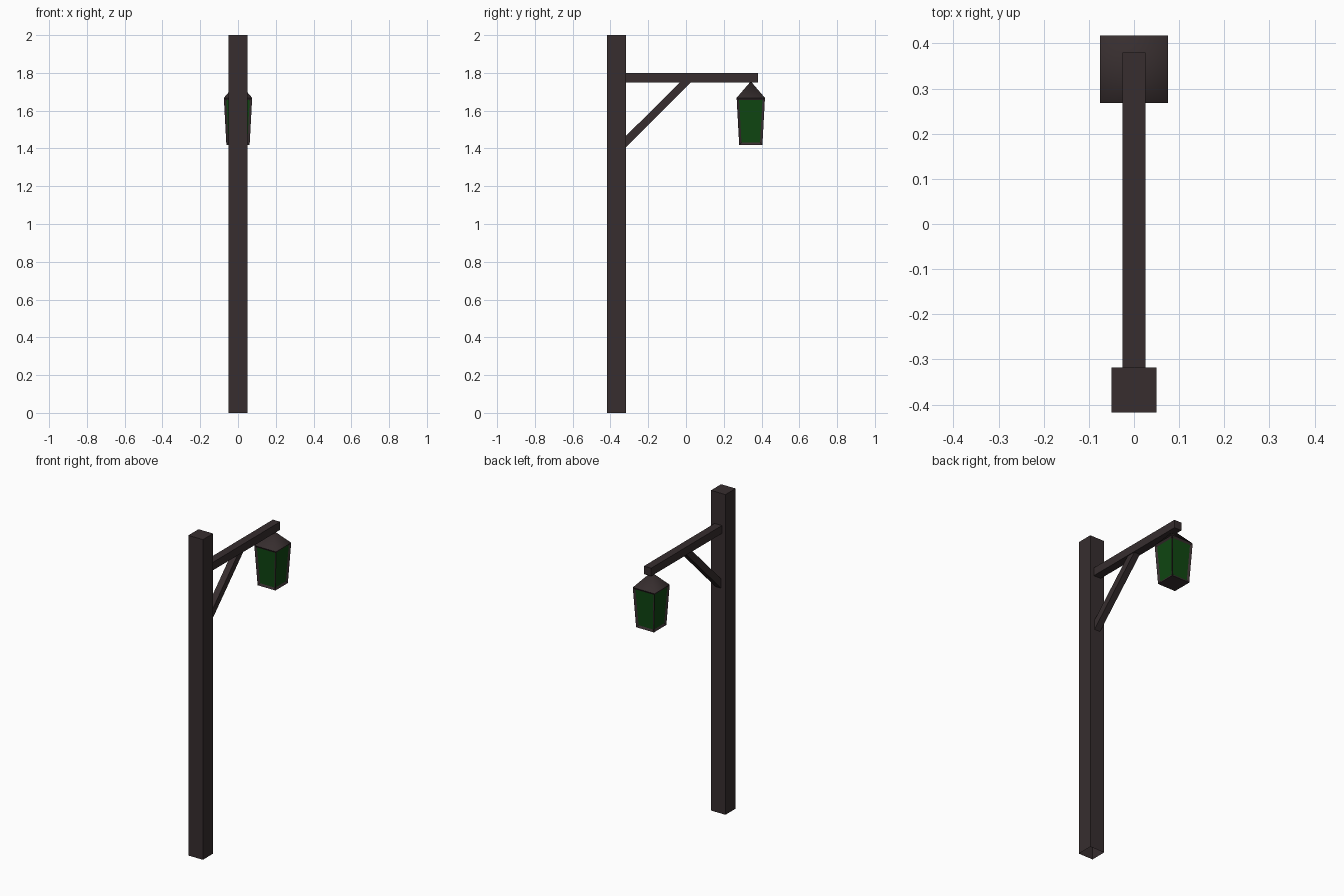
import bpy, bmesh
from mathutils import Vector

if "Cube" in bpy.data.objects:
    bpy.data.objects.remove(bpy.data.objects["Cube"])

def material(name, rgb):
    m = bpy.data.materials.new(name)
    m.diffuse_color = (*rgb, 1)
    m.use_nodes = True
    m.node_tree.nodes["Principled BSDF"].inputs["Base Color"].default_value = m.diffuse_color
    return m

WOOD = material("dark brown", (0.038, 0.027, 0.028))
GLASS = material("deep green glass", (0.005, 0.062, 0.006))

def finish(name, bm, mats):
    me = bpy.data.meshes.new(name)
    bm.to_mesh(me)
    bm.free()
    for m in mats:
        me.materials.append(m)
    ob = bpy.data.objects.new(name, me)
    bpy.context.collection.objects.link(ob)
    return ob

def box(name, lo, hi):
    bm = bmesh.new()
    bmesh.ops.create_cube(bm, size=1)
    lo, hi = Vector(lo), Vector(hi)
    for v in bm.verts:
        v.co = Vector(((hi[i] + lo[i]) / 2 + v.co[i] * (hi[i] - lo[i]) for i in range(3)))
    return bm

# post, open underneath
bm = box("post", (-0.05, -0.418, 0), (0.05, -0.318, 2))
bm.faces.ensure_lookup_table()
bottom = [f for f in bm.faces if f.calc_center_median().z < 0.01]
bmesh.ops.delete(bm, geom=bottom, context='FACES_ONLY')
finish("post", bm, [WOOD])

# horizontal arm
finish("arm", box("arm", (-0.025, -0.322, 1.75), (0.025, 0.38, 1.80)), [WOOD])

# diagonal brace: side profile extruded across x
bm = bmesh.new()
profile = [(-0.322, 1.403), (0.032, 1.755), (-0.027, 1.755), (-0.322, 1.462)]
face = bm.faces.new([bm.verts.new((-0.02, y, z)) for y, z in profile])
ext = bmesh.ops.extrude_face_region(bm, geom=[face])
bmesh.ops.translate(bm, vec=(0.04, 0, 0),
                    verts=[g for g in ext["geom"] if isinstance(g, bmesh.types.BMVert)])
bmesh.ops.recalc_face_normals(bm, faces=bm.faces)
finish("brace", bm, [WOOD])

# lantern body: tapered box with recessed glass panes
LY, Z0, Z1 = 0.343, 1.418, 1.668
bm = box("lantern", (-0.075, LY - 0.075, Z0), (0.075, LY + 0.075, Z1))
for v in bm.verts:
    if v.co.z < Z0 + 0.01:
        v.co.x *= 0.82
        v.co.y = LY + (v.co.y - LY) * 0.82
bm.normal_update()
sides = [f for f in bm.faces if abs(f.normal.z) < 0.5]
bmesh.ops.inset_individual(bm, faces=sides, thickness=0.018, depth=-0.007)
for f in sides:
    f.material_index = 1
finish("lantern_body", bm, [WOOD, GLASS])

# lantern roof: smooth-shaded four-sided pyramid
bm = bmesh.new()
base = [bm.verts.new((x * 0.075, LY + y * 0.075, Z1))
        for x, y in ((-1, -1), (1, -1), (1, 1), (-1, 1))]
apex = bm.verts.new((0, LY, 1.755))
for i in range(4):
    f = bm.faces.new((base[i], base[(i + 1) % 4], apex))
    f.smooth = True
finish("lantern_roof", bm, [WOOD])
